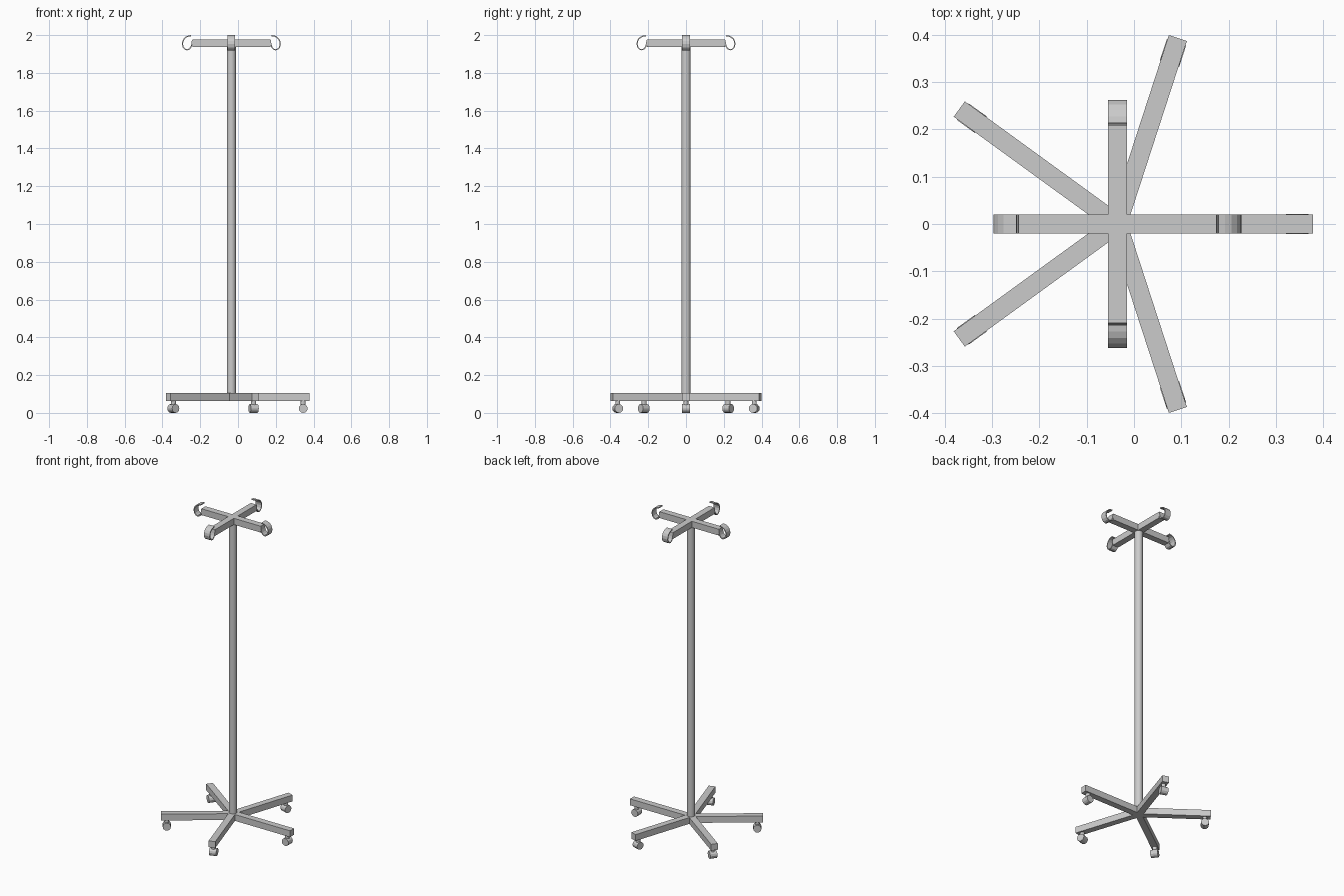
import bpy, bmesh
from math import radians, pi
from mathutils import Matrix, Vector

if "Cube" in bpy.data.objects:
    bpy.data.objects.remove(bpy.data.objects["Cube"])

CX = -0.035  # axis of the pole


def finish(name, bm, angle=0.0, smooth=False):
    # turn about the pole axis, then place on it
    bm.transform(Matrix.Translation((CX, 0, 0)) @ Matrix.Rotation(angle, 4, 'Z'))
    bmesh.ops.recalc_face_normals(bm, faces=bm.faces)
    me = bpy.data.meshes.new(name)
    bm.to_mesh(me)
    bm.free()
    ob = bpy.data.objects.new(name, me)
    bpy.context.collection.objects.link(ob)
    if smooth:
        bpy.ops.object.select_all(action='DESELECT')
        ob.select_set(True)
        bpy.context.view_layer.objects.active = ob
        bpy.ops.object.shade_smooth_by_angle(angle=radians(35))
    return ob


def box(name, lo, hi, angle=0.0):
    lo, hi = Vector(lo), Vector(hi)
    bm = bmesh.new()
    bmesh.ops.create_cube(bm, size=1, matrix=Matrix.Translation((lo + hi) / 2)
                          @ Matrix.Diagonal((*(hi - lo), 1)))
    return finish(name, bm, angle)


def cylinder(name, centre, r, depth, sides, angle=0.0, sideways=False, smooth=False):
    bm = bmesh.new()
    m = Matrix.Translation(centre)
    if sideways:
        m = m @ Matrix.Rotation(pi / 2, 4, 'X')
    bmesh.ops.create_cone(bm, cap_ends=True, segments=sides, radius1=r, radius2=r,
                          depth=depth, matrix=m)
    return finish(name, bm, angle, smooth)


def ribbon(name, path, thick, width, angle):
    # thin strip following a path in the radial plane
    pts = [Vector(p) for p in path]
    left, right = [], []
    for i, p in enumerate(pts):
        t = (pts[min(i + 1, len(pts) - 1)] - pts[max(i - 1, 0)]).normalized()
        n = Vector((-t.y, t.x)) * thick / 2
        left.append(p + n)
        right.append(p - n)
    bm = bmesh.new()
    rings = [[bm.verts.new((q.x, y, q.y)) for q, y in
              ((a, -width / 2), (a, width / 2), (b, width / 2), (b, -width / 2))]
             for a, b in zip(left, right)]
    for r0, r1 in zip(rings, rings[1:]):
        for k in range(4):
            j = (k + 1) % 4
            bm.faces.new((r0[k], r0[j], r1[j], r1[k]))
    bm.faces.new(rings[0])
    bm.faces.new(rings[-1])
    return finish(name, bm, angle)


# Pole
cylinder("pole", (0, 0, 1.005), 0.024, 1.87, 24, smooth=True)

# Five-legged base with casters
for i in range(5):
    a = 2 * pi * i / 5
    box(f"base_leg_{i}", (0, -0.02, 0.064), (0.413, 0.02, 0.104), a)
    cylinder(f"caster_stem_{i}", (0.38, 0, 0.053), 0.013, 0.03, 12, a)
    cylinder(f"caster_wheel_{i}", (0.38, 0, 0.0235), 0.0235, 0.043, 12, a, sideways=True)

# Four top arms with curled hooks
hook = [(0.206, 1.974), (0.209, 1.952), (0.214, 1.937), (0.223, 1.926), (0.234, 1.922),
        (0.246, 1.926), (0.255, 1.936), (0.259, 1.952), (0.257, 1.967), (0.250, 1.980),
        (0.239, 1.990), (0.226, 1.995), (0.213, 1.997)]
for i in range(4):
    a = pi / 2 * i
    box(f"top_arm_{i}", (0, -0.02, 1.936), (0.207, 0.02, 1.976), a)
    ribbon(f"hook_{i}", hook, 0.006, 0.04, a)
